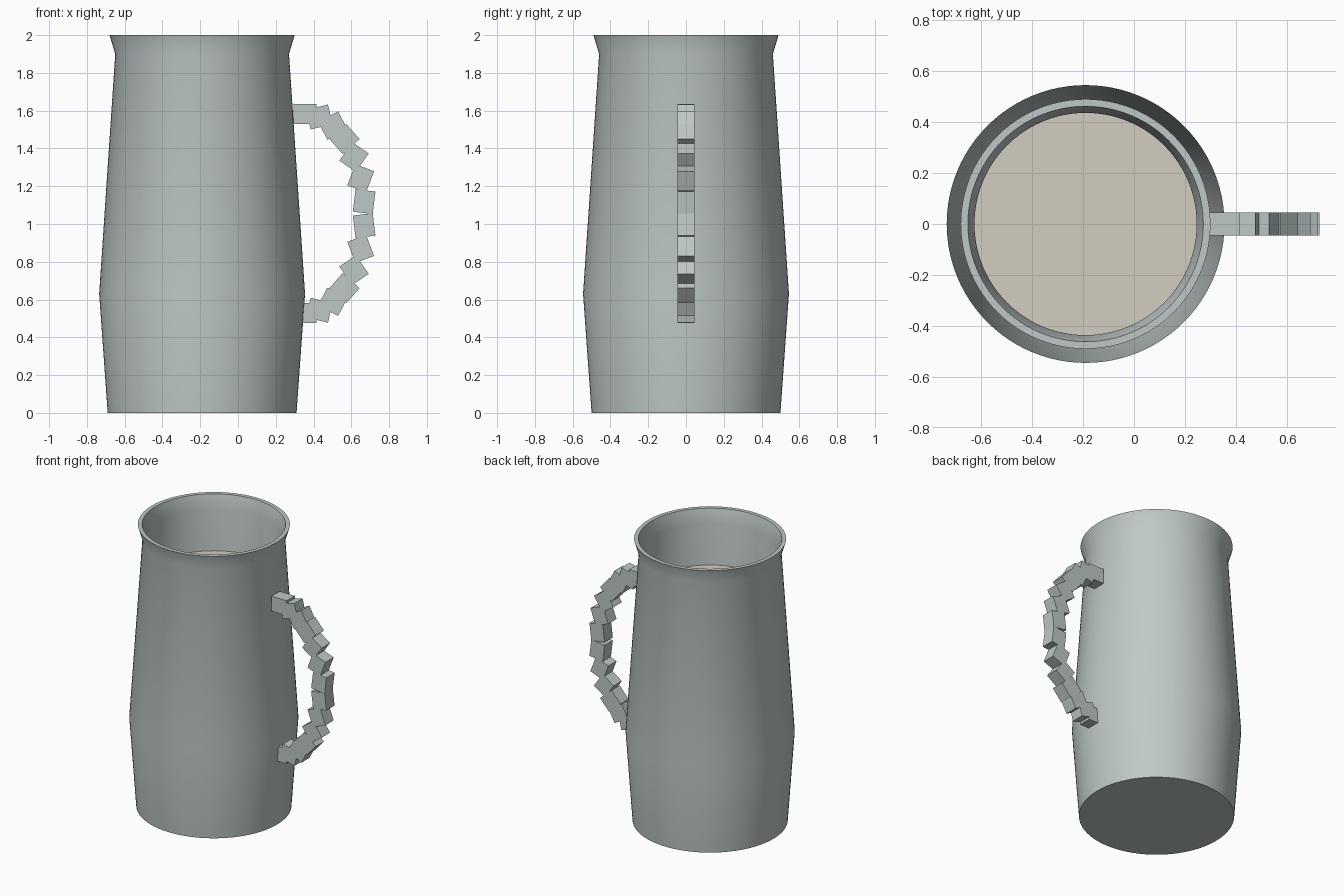
import bpy, bmesh, math
from mathutils import Matrix, Vector

cube = bpy.data.objects.get("Cube")
if cube:
    bpy.data.objects.remove(cube, do_unlink=True)

AXIS_X = -0.19


def material(name, rgb):
    mat = bpy.data.materials.new(name)
    mat.use_nodes = True
    mat.diffuse_color = (*rgb, 1)
    mat.node_tree.nodes["Principled BSDF"].inputs["Base Color"].default_value = (*rgb, 1)
    return mat


def add_object(name, bm, mat, smooth=False):
    bmesh.ops.recalc_face_normals(bm, faces=bm.faces)
    mesh = bpy.data.meshes.new(name)
    bm.to_mesh(mesh)
    bm.free()
    mesh.materials.append(mat)
    obj = bpy.data.objects.new(name, mesh)
    bpy.context.collection.objects.link(obj)
    if smooth:
        bpy.ops.object.select_all(action="DESELECT")
        obj.select_set(True)
        bpy.context.view_layer.objects.active = obj
        bpy.ops.object.shade_smooth_by_angle(angle=math.radians(30))
    return obj


def lathe(name, profile, mat, steps=96):
    """Revolve a radius/height profile around the mug's vertical axis."""
    bm = bmesh.new()
    verts = [bm.verts.new((AXIS_X + r, 0, z)) for r, z in profile]
    edges = [bm.edges.new(pair) for pair in zip(verts, verts[1:])]
    bmesh.ops.spin(bm, geom=verts + edges, cent=(AXIS_X, 0, 0), axis=(0, 0, 1),
                   angle=math.tau, steps=steps, use_duplicate=False)
    bmesh.ops.remove_doubles(bm, verts=bm.verts, dist=0.0005)
    return add_object(name, bm, mat, smooth=True)


pewter = material("pewter grey", (0.52, 0.575, 0.575))
cream = material("cream drink", (0.65, 0.61, 0.53))

# Hollow body with a swelling belly and flared lip
lathe("mug_body", [(0, 0), (0.5, 0), (0.545, 0.63), (0.46, 1.9), (0.49, 2),
                   (0.462, 2), (0.436, 1.9), (0.516, 0.63), (0.475, 0.05), (0, 0.05)], pewter)

# Drink filling the mug
lathe("drink", [(0, 0.06), (0.472, 0.06), (0.512, 0.63), (0.453, 1.6), (0, 1.6)], cream)

# Handle of stepped blocks, each turned against the curve
BLOCKS = 14
bm = bmesh.new()
for i in range(BLOCKS):
    t = math.pi * (i / (BLOCKS - 1) - 0.5)
    centre = Vector((0.355 + 0.315 * math.cos(t), 0, 1.055 + 0.527 * math.sin(t)))
    bmesh.ops.create_cube(bm, size=1, matrix=Matrix.Translation(centre)
                          @ Matrix.Rotation(t, 4, "Y")
                          @ Matrix.Diagonal((0.106, 0.092, 0.12, 1)))
add_object("handle", bm, pewter)
